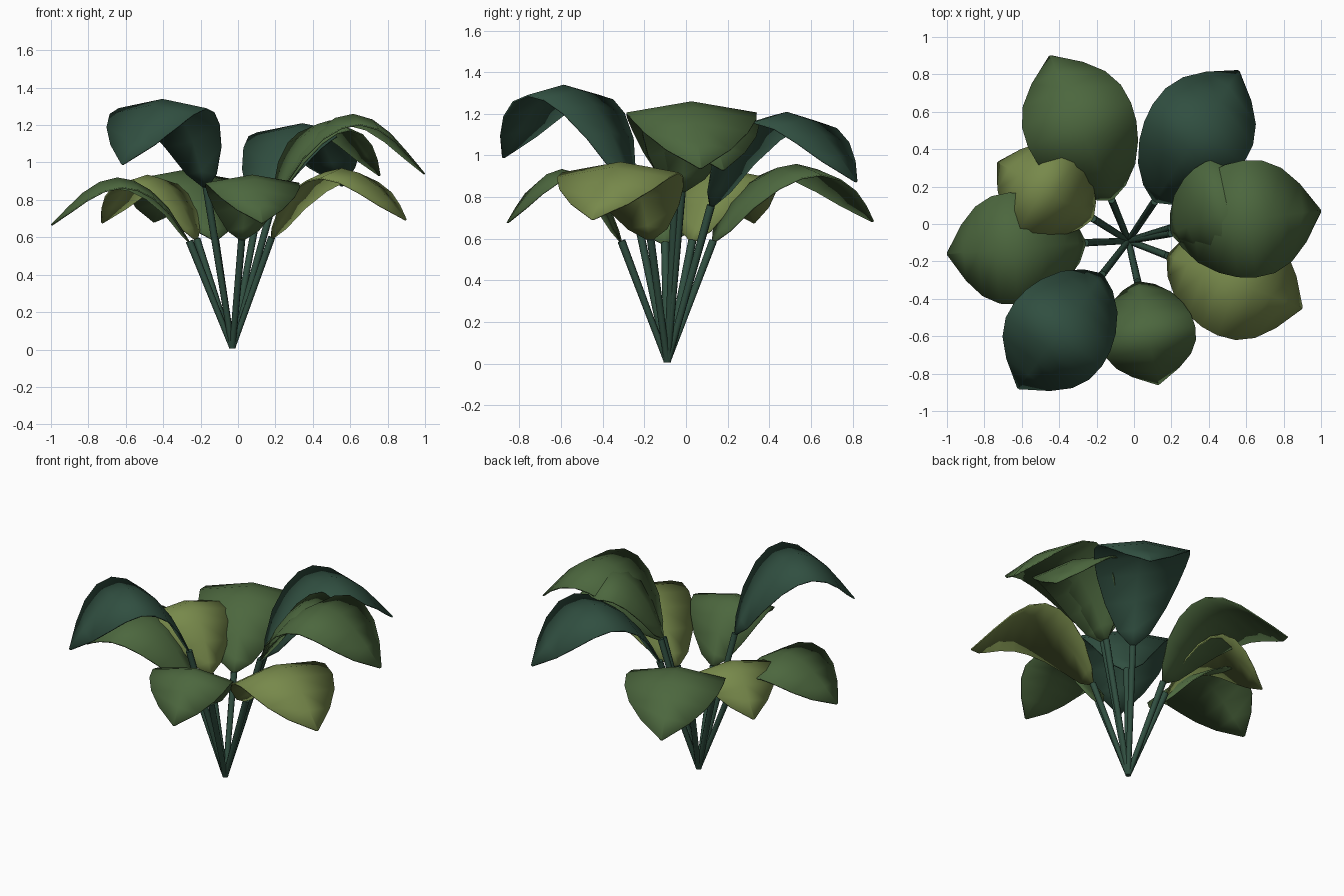
import bpy, bmesh, math
from mathutils import Vector

if "Cube" in bpy.data.objects:
    bpy.data.objects.remove(bpy.data.objects["Cube"])


def material(name, rgb):
    m = bpy.data.materials.new(name)
    m.diffuse_color = (*rgb, 1)
    m.use_nodes = True
    m.node_tree.nodes["Principled BSDF"].inputs["Base Color"].default_value = m.diffuse_color
    return m


DARK = material("dark_green", (0.03, 0.078, 0.052))
MID = material("mid_green", (0.072, 0.135, 0.048))
LIGHT = material("yellow_green", (0.185, 0.25, 0.07))

ROOT = Vector((-0.03, -0.09, 0.0))

# Blade stations: distance along, arch height (0 base, 1 crest), half width
STATIONS = [(0, 0, .05), (.05, .18, .34), (.15, .52, .64), (.28, .80, .85),
            (.40, .95, .96), (.52, 1, 1), (.65, .93, .96), (.77, .76, .80),
            (.88, .53, .50), (1, .26, 0.02)]


def finish(name, bm, mat):
    bmesh.ops.recalc_face_normals(bm, faces=bm.faces)
    me = bpy.data.meshes.new(name)
    bm.to_mesh(me)
    bm.free()
    me.materials.append(mat)
    ob = bpy.data.objects.new(name, me)
    bpy.context.collection.objects.link(ob)
    bpy.context.view_layer.objects.active = ob
    ob.select_set(True)
    bpy.ops.object.shade_smooth_by_angle(angle=math.radians(50))
    ob.select_set(False)
    return ob


def blade(name, base, tip, crest, half, mat):
    """Arched leaf with a shallow ridge along its middle."""
    base, tip = Vector(base), Vector(tip)
    run = tip - base.xy
    side = Vector((-run.y, run.x, 0)).normalized()
    bm = bmesh.new()
    rows = []
    for u, h, w in STATIONS:
        p = base.xy + run * u
        c = Vector((p.x, p.y, base.z + (crest - base.z) * h))
        row = []
        for s in (-1, 0, 1):
            drop = Vector((0, 0, -0.17 * half * w * abs(s)))
            row.append(bm.verts.new(c + side * (s * half * w) + drop))
        rows.append(row)
    for a, b in zip(rows, rows[1:]):
        for i in range(2):
            bm.faces.new((a[i], a[i + 1], b[i + 1], b[i]))
    ob = finish(name, bm, mat)
    # make the upper side face up
    me = ob.data
    if sum(p.normal.z for p in me.polygons) < 0:
        me.flip_normals()
    mod = ob.modifiers.new("thickness", 'SOLIDIFY')
    mod.thickness = 0.008


def stem(name, end):
    """Thin round stalk from the root to the leaf base."""
    d = Vector(end) - ROOT
    q = d.to_track_quat('Z', 'Y')
    bm = bmesh.new()
    rings = []
    for t, r in ((0, .017), (1.0, .02)):
        rings.append([bm.verts.new(ROOT + d * t + q @ Vector(
            (r * math.cos(k * math.tau / 8), r * math.sin(k * math.tau / 8), 0)))
            for k in range(8)])
    for v in rings[0]:
        v.co.z = 0.005
    for k in range(8):
        j = (k + 1) % 8
        bm.faces.new((rings[0][k], rings[0][j], rings[1][j], rings[1][k]))
    bm.faces.new(rings[0][::-1])
    bm.faces.new(rings[1])
    finish(name, bm, DARK)


# Leaves: name, base point, tip (x, y), crest height, half width, colour
LEAVES = [
    ("back_left", (-.12, .13, .59), (-.45, .90), .96, .30, MID),
    ("back_right", (.11, .12, .76), (.56, .82), 1.21, .29, DARK),
    ("right", (.20, -.02, .83), (1.0, .07), 1.26, .315, MID),
    ("right_inner", (.20, -.05, .83), (.76, .18), 1.225, .285, MID),
    ("front_right", (.18, -.17, .60), (.90, -.45), .97, .30, LIGHT),
    ("front", (.02, -.31, .59), (.13, -.86), .935, .255, MID),
    ("front_left", (-.17, -.27, .87), (-.62, -.88), 1.34, .29, DARK),
    ("left", (-.26, -.10, .58), (-1.0, -.16), .92, .30, MID),
    ("left_inner", (-.22, .03, .59), (-.73, .33), .935, .245, LIGHT),
]

for name, base, tip, crest, half, mat in LEAVES:
    blade(name + "_leaf", base, tip, crest, half, mat)
    stem(name + "_stem", base)
